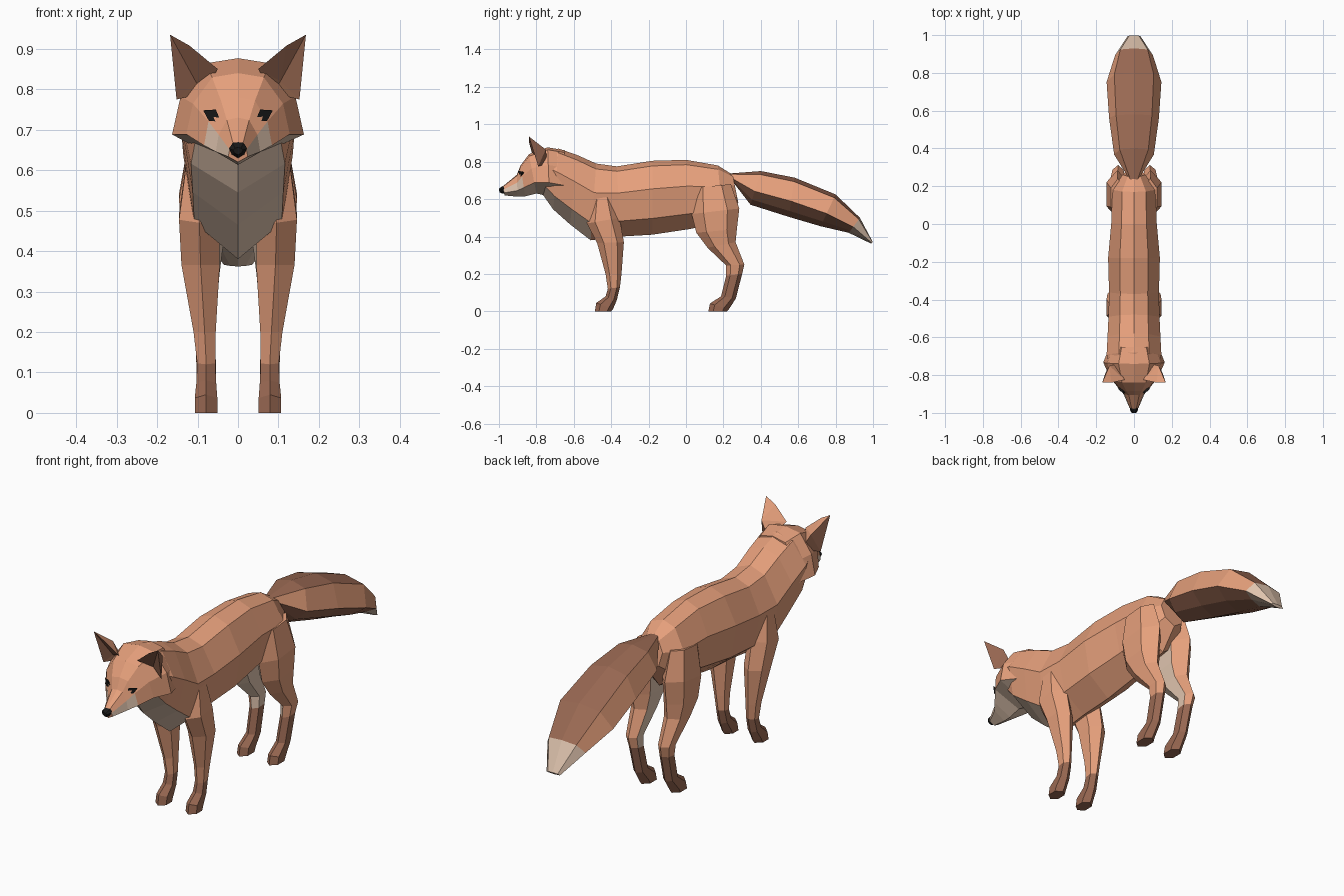
import bpy, bmesh, math
from mathutils import Vector

if "Cube" in bpy.data.objects:
    bpy.data.objects.remove(bpy.data.objects["Cube"])


def material(name, r, g, b):
    m = bpy.data.materials.new(name)
    m.diffuse_color = (r, g, b, 1)
    m.use_nodes = True
    m.node_tree.nodes["Principled BSDF"].inputs["Base Color"].default_value = m.diffuse_color
    return m


MATS = [material("orange_fur", .79, .35, .20), material("pale_fur", .75, .56, .43),
        material("brown_fur", .32, .14, .085), material("black", .01, .01, .01)]
ORANGE, PALE, BROWN, BLACK = range(4)


def make(name, verts, faces, colours, mirror=False):
    mesh = bpy.data.meshes.new(name)
    mesh.from_pydata([tuple(v) for v in verts], [], faces)
    for m in MATS:
        mesh.materials.append(m)
    for poly, c in zip(mesh.polygons, colours):
        poly.material_index = c
    bm = bmesh.new()
    bm.from_mesh(mesh)
    bmesh.ops.recalc_face_normals(bm, faces=bm.faces)
    bm.to_mesh(mesh)
    bm.free()
    ob = bpy.data.objects.new(name, mesh)
    bpy.context.collection.objects.link(ob)
    if mirror:
        mod = ob.modifiers.new("Mirror", 'MIRROR')
        mod.use_mirror_merge = False
    return ob


def loft(name, rings, colour, mirror=False):
    # Skin matching rings, cap both ends; colour(ring, side) picks the material
    n = len(rings[0])
    verts = [p for r in rings for p in r]
    faces, cols = [], []
    for j in range(len(rings) - 1):
        for i in range(n):
            k = (i + 1) % n
            faces.append((j * n + i, j * n + k, (j + 1) * n + k, (j + 1) * n + i))
            cols.append(colour(j, i))
    last = (len(rings) - 1) * n
    faces += [tuple(range(n)), tuple(range(last, last + n))]
    cols += [cols[0], cols[-1]]
    return make(name, verts, faces, cols, mirror)


def trunk_ring(spec, profile):
    # Symmetric 8-point section hung between a top and a bottom point
    ty, tz, by, bz, w = spec
    half = [(x * w, ty + (by - ty) * t, tz + (bz - tz) * t) for t, x in profile]
    return half + [(-x, y, z) for x, y, z in half[-2:0:-1]]


def trunk(name, specs, profile, colour):
    return loft(name, [trunk_ring(s, profile) for s in specs],
                lambda j, i: colour(j, min(i, 7 - i)))


def leg(name, specs, colour):
    # Hexagonal sections from front point to back point
    rings = []
    for fy, fz, by, bz, xi, xo in specs:
        ring = []
        for i in range(6):
            a = i * math.pi / 3
            c, s = math.cos(a), math.sin(a) * 1.15
            ring.append(((xi + xo) / 2 + s * (xo - xi) / 2,
                         (fy + by) / 2 + c * (fy - by) / 2,
                         (fz + bz) / 2 + c * (fz - bz) / 2))
        rings.append(ring)
    return loft(name, rings, colour, mirror=True)


# Body and neck, rump to throat, with pale chest
trunk("body", [
    (.25, .73, .28, .58, .06), (.17, .78, .20, .48, .115), (.0, .81, .02, .44, .12),
    (-.18, .805, -.18, .41, .137), (-.37, .775, -.35, .40, .132),
    (-.48, .79, -.51, .38, .135), (-.58, .835, -.62, .465, .14),
    (-.68, .87, -.71, .545, .145), (-.74, .86, -.77, .63, .13)],
    [(0, 0), (.07, .55), (.38, 1), (.78, .8), (1, 0)],
    lambda j, s: PALE if j >= 5 and s == 3 else ORANGE)

# Head with pale cheeks and jaw
trunk("head", [
    (-.65, .862, -.65, .60, .13), (-.74, .877, -.73, .615, .163),
    (-.84, .84, -.80, .63, .128), (-.885, .78, -.86, .615, .084),
    (-.905, .73, -.90, .613, .055), (-.98, .668, -.97, .62, .024)],
    [(0, 0), (.05, .5), (.36, .87), (.72, 1), (1, .0)],
    lambda j, s: PALE if s == 3 or (j >= 3 and s == 2) else ORANGE)

# Nose
trunk("nose", [(-.965, .674, -.968, .63, .02), (-.985, .667, -.985, .63, .022),
               (-1.0, .656, -.998, .638, .012)],
      [(0, 0), (.05, .6), (.35, 1), (.75, .7), (1, 0)], lambda j, s: BLACK)

# Eyes, slanted flat diamonds
eye = [(.042, -.888, .72), (.055, -.898, .75), (.086, -.872, .748),
       (.072, -.886, .722), (.064, -.86, .735)]
make("eyes", eye, [(0, 1, 2, 3), (0, 1, 4), (1, 2, 4), (2, 3, 4), (3, 0, 4)],
     [BLACK] * 5, mirror=True)

# Ears: tip, inner rim, inner base, hollow, outer base, back ridge, back base
ear = [(.168, -.84, .935), (.12, -.84, .908), (.05, -.825, .85), (.105, -.785, .82),
       (.152, -.79, .775), (.13, -.75, .865), (.085, -.74, .79)]
make("ears", ear, [(0, 1, 3), (1, 2, 3), (0, 3, 4), (0, 5, 1), (1, 5, 2),
                   (0, 4, 5), (2, 5, 6), (4, 6, 5), (2, 6, 3), (3, 6, 4)],
     [BROWN, BROWN, BROWN, ORANGE, ORANGE, BROWN, ORANGE, BROWN, ORANGE, ORANGE],
     mirror=True)

# Front legs with dark paws
leg("front_legs", [
    (-.50, .61, -.40, .63, .06, .128), (-.53, .47, -.355, .50, .045, .146),
    (-.475, .365, -.332, .37, .045, .14), (-.43, .20, -.345, .20, .055, .11),
    (-.418, .12, -.353, .13, .056, .101), (-.43, .08, -.37, .06, .054, .103),
    (-.48, .045, -.39, .012, .051, .107), (-.487, 0, -.40, 0, .051, .107)],
    lambda j, i: BROWN if j >= 4 else ORANGE)

# Hind legs with pale inner fronts and dark paws
leg("hind_legs", [
    (.04, .66, .24, .68, .05, .122), (.03, .52, .285, .55, .03, .146),
    (.055, .42, .272, .44, .035, .14), (.115, .34, .265, .37, .045, .128),
    (.215, .245, .312, .25, .055, .114), (.215, .19, .30, .20, .056, .105),
    (.187, .08, .267, .07, .054, .102), (.128, .042, .23, .012, .051, .107),
    (.12, 0, .22, 0, .051, .107)],
    lambda j, i: BROWN if j >= 5 else PALE if 1 <= j <= 4 and i in (4, 5) else ORANGE)

# Bushy tail, brown above and below, pale tip
trunk("tail", [
    (.23, .737, .245, .70, .025), (.40, .75, .345, .57, .105),
    (.58, .715, .55, .505, .132), (.80, .625, .72, .455, .145),
    (.93, .50, .87, .42, .10), (.998, .372, .99, .362, .035)],
    [(0, 0), (.1, .72), (.6, 1), (.85, .55), (1, 0)],
    lambda j, s: PALE if j == 4 else ORANGE if s == 1 else BROWN)
